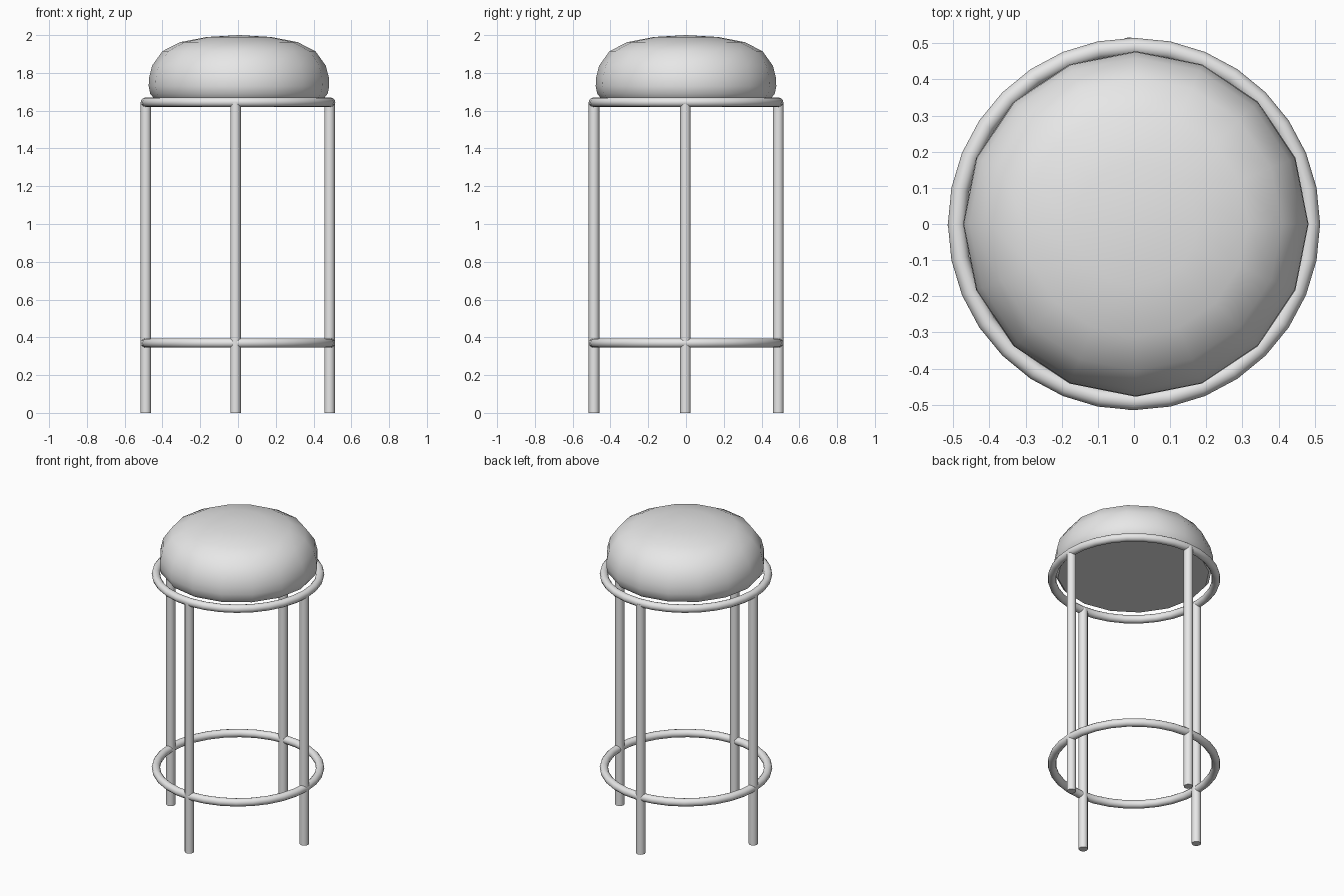
import bpy, bmesh
from math import radians, pi
from mathutils import Matrix, Vector

cube = bpy.data.objects.get("Cube")
if cube:
    bpy.data.objects.remove(cube, do_unlink=True)

grey = bpy.data.materials.new("light_grey")
grey.use_nodes = True
grey.diffuse_color = (0.8, 0.8, 0.8, 1)
grey.node_tree.nodes["Principled BSDF"].inputs["Base Color"].default_value = (0.8, 0.8, 0.8, 1)


def finish(name, bm, location, angle=45):
    """Turn a bmesh into a smooth-shaded grey object."""
    bmesh.ops.remove_doubles(bm, verts=bm.verts, dist=0.0001)
    bmesh.ops.recalc_face_normals(bm, faces=bm.faces)
    mesh = bpy.data.meshes.new(name)
    bm.to_mesh(mesh)
    bm.free()
    mesh.materials.append(grey)
    obj = bpy.data.objects.new(name, mesh)
    obj.location = location
    bpy.context.collection.objects.link(obj)
    bpy.ops.object.select_all(action='DESELECT')
    obj.select_set(True)
    bpy.context.view_layer.objects.active = obj
    bpy.ops.object.shade_smooth_by_angle(angle=radians(angle))
    return obj


def lathe(name, profile, steps, location, closed=False, angle=45):
    """Spin a (radius, height) profile around the z axis."""
    bm = bmesh.new()
    verts = [bm.verts.new((r, 0, z)) for r, z in profile]
    edges = [bm.edges.new(pair) for pair in zip(verts, verts[1:])]
    if closed:
        edges.append(bm.edges.new((verts[-1], verts[0])))
    bmesh.ops.spin(bm, geom=verts + edges, cent=(0, 0, 0), axis=(0, 0, 1),
                   angle=2 * pi, steps=steps, use_merge=True)
    return finish(name, bm, location, angle)


# Padded seat: domed cushion with a flat underside
cushion = [(0, 1.668), (0.452, 1.668), (0.47, 1.69), (0.478, 1.73), (0.476, 1.775),
           (0.46, 1.838), (0.405, 1.915), (0.31, 1.963), (0.17, 1.99), (0, 2.0)]
lathe("seat_cushion", cushion, 16, (0.005, 0, 0), angle=50)

# Tubular rings: seat support and footrest
tube = [Matrix.Rotation(2 * pi * i / 12, 2) @ Vector((0.025, 0)) for i in range(12)]
section = [(0.49 + p.x, p.y) for p in tube]
for name, height in (("seat_ring", 1.645), ("footrest_ring", 0.37)):
    lathe(name, section, 32, (0, 0, height), closed=True)

# Four straight round legs
leg_spots = {"left_leg": (0.485, -0.003), "right_leg": (-0.488, -0.003),
             "front_leg": (-0.013, -0.487), "back_leg": (-0.013, 0.489)}
for name, (x, y) in leg_spots.items():
    bm = bmesh.new()
    bmesh.ops.create_cone(bm, cap_ends=True, segments=12, radius1=0.028,
                          radius2=0.028, depth=1.645)
    finish(name, bm, (x, y, 1.645 / 2))
